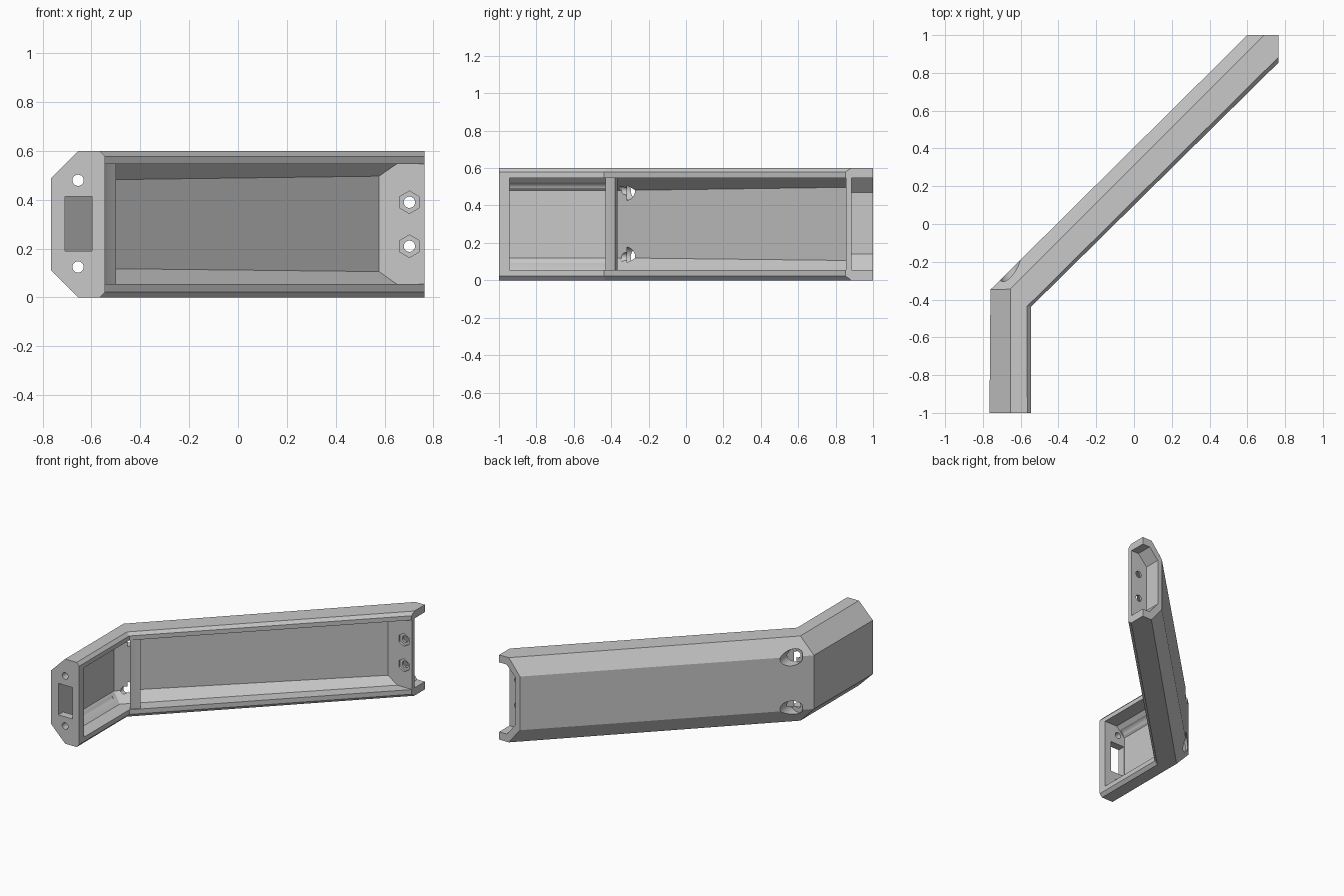
import bpy, bmesh, math

old = bpy.data.objects.get("Cube")
if old:
    bpy.data.objects.remove(old, do_unlink=True)

grey = bpy.data.materials.new("plain_grey")
grey.use_nodes = True
grey.diffuse_color = (0.58, 0.58, 0.58, 1)
grey.node_tree.nodes["Principled BSDF"].inputs["Base Color"].default_value = (0.58, 0.58, 0.58, 1)


def loft(name, *stations):
    """Join cross-sections; each station pairs plan points with heights."""
    bm = bmesh.new()
    rings = [[bm.verts.new((x, y, z)) for (x, y), z in zip(*s)] for s in stations]
    n = len(rings[0])
    for a, b in zip(rings, rings[1:]):
        for i in range(n):
            j = (i + 1) % n
            bm.faces.new((a[i], a[j], b[j], b[i]))
    bm.faces.new(rings[0])
    bm.faces.new(rings[-1])
    bmesh.ops.recalc_face_normals(bm, faces=bm.faces)
    mesh = bpy.data.meshes.new(name)
    bm.to_mesh(mesh)
    bm.free()
    obj = bpy.data.objects.new(name, mesh)
    bpy.context.collection.objects.link(obj)
    mesh.materials.append(grey)
    return obj


def prism(name, plan, z0, z1):
    """Upright solid over a plan outline."""
    return loft(name, (plan, [z0] * len(plan)), (plan, [z1] * len(plan)))


def box(name, x0, x1, y0, y1, z0, z1):
    return prism(name, [(x0, y0), (x1, y0), (x1, y1), (x0, y1)], z0, z1)


def rod(name, x, z, r, y0, y1, sides=32):
    """Prism along y, with one corner pointing up."""
    turns = [2 * math.pi * i / sides for i in range(sides)]
    heights = [z + r * math.cos(t) for t in turns]
    ring = lambda y: [(x + r * math.sin(t), y) for t in turns]
    return loft(name, (ring(y0), heights), (ring(y1), heights))


def mirror(points):
    return points + points[::-1]


def cut(target, tool):
    """Subtract the tool and discard it."""
    mod = target.modifiers.new("cut", 'BOOLEAN')
    mod.operation = 'DIFFERENCE'
    mod.solver = 'EXACT'
    mod.object = tool
    bpy.context.view_layer.objects.active = target
    bpy.ops.object.modifier_apply(modifier=mod.name)
    bpy.data.objects.remove(tool, do_unlink=True)


def at(y, xs):
    return mirror([(x, y) for x in xs])


# Bent body: short arm, corner, long diagonal arm, chamfered section
corner = [(-0.76, -0.347), (-0.655, -0.345), (-0.566, -0.436), (-0.545, -0.438)]
section = [0.49, 0.6, 0.6, 0.578, 0.022, 0, 0, 0.11]
body = loft("bent_bracket",
            (at(-1, (-0.765, -0.655, -0.565, -0.545)), section),
            (mirror(corner), section),
            (at(1.4, (1.004, 1.09, 1.286, 1.318)), section))

# Square off the far end
cut(body, box("side_trim", 0.764, 3, 0, 3, -1, 2))
cut(body, box("end_trim", -1, 3, 1, 3, -1, 2))

# Hollow interior, open on the inner side, its back wall thickening towards the far end
corner = [(-0.71, -0.375), (-0.645, -0.405), (-0.4, -0.45)]
near = [0.48, 0.547, 0.547, 0.055, 0.055, 0.12]
far = [0.497, 0.547, 0.547, 0.055, 0.055, 0.106]
cut(body, loft("cavity",
               (at(-0.945, (-0.71, -0.645, -0.4)), near),
               (mirror(corner), near),
               (at(0.855, (0.578, 0.65, 0.9)), far)))

# Open notch behind the mounting plate
notch = [0.47, 0.547, 0.547, 0.055, 0.055, 0.14]
cut(body, loft("end_notch", *[(at(y, (0.635, 0.705, 1)), notch) for y in (0.885, 1.1)]))

# Screw holes, channels and counterbores in the short arm
for z in (0.125, 0.48):
    cut(body, rod("screw_channel", -0.655, z, 0.045, -0.94, -0.42))
    cut(body, rod("screw_hole", -0.655, z, 0.023, -1.1, 0.1))
    cut(body, rod("counterbore", -0.655, z, 0.053, -0.315, 0.1))

# Rectangular port in the short end
cut(body, box("port", -0.708, -0.597, -1.1, -0.9, 0.19, 0.413))

# Hex nut seats and bolt holes in the mounting plate
for z in (0.21, 0.39):
    cut(body, rod("nut_seat", 0.702, z, 0.046, 0.8, 0.87, 6))
    cut(body, rod("bolt_hole", 0.702, z, 0.023, 0.8, 0.95))

# Rib dividing the two openings at the bend
rib = prism("divider_rib", [(-0.545, -0.43), (-0.53, -0.41), (-0.5, -0.38),
                            (-0.525, -0.365), (-0.565, -0.4)], 0.05, 0.552)

for obj in (body, rib):
    bpy.ops.object.select_all(action='DESELECT')
    obj.select_set(True)
    bpy.context.view_layer.objects.active = obj
    bpy.ops.object.shade_smooth_by_angle(angle=math.radians(20))
